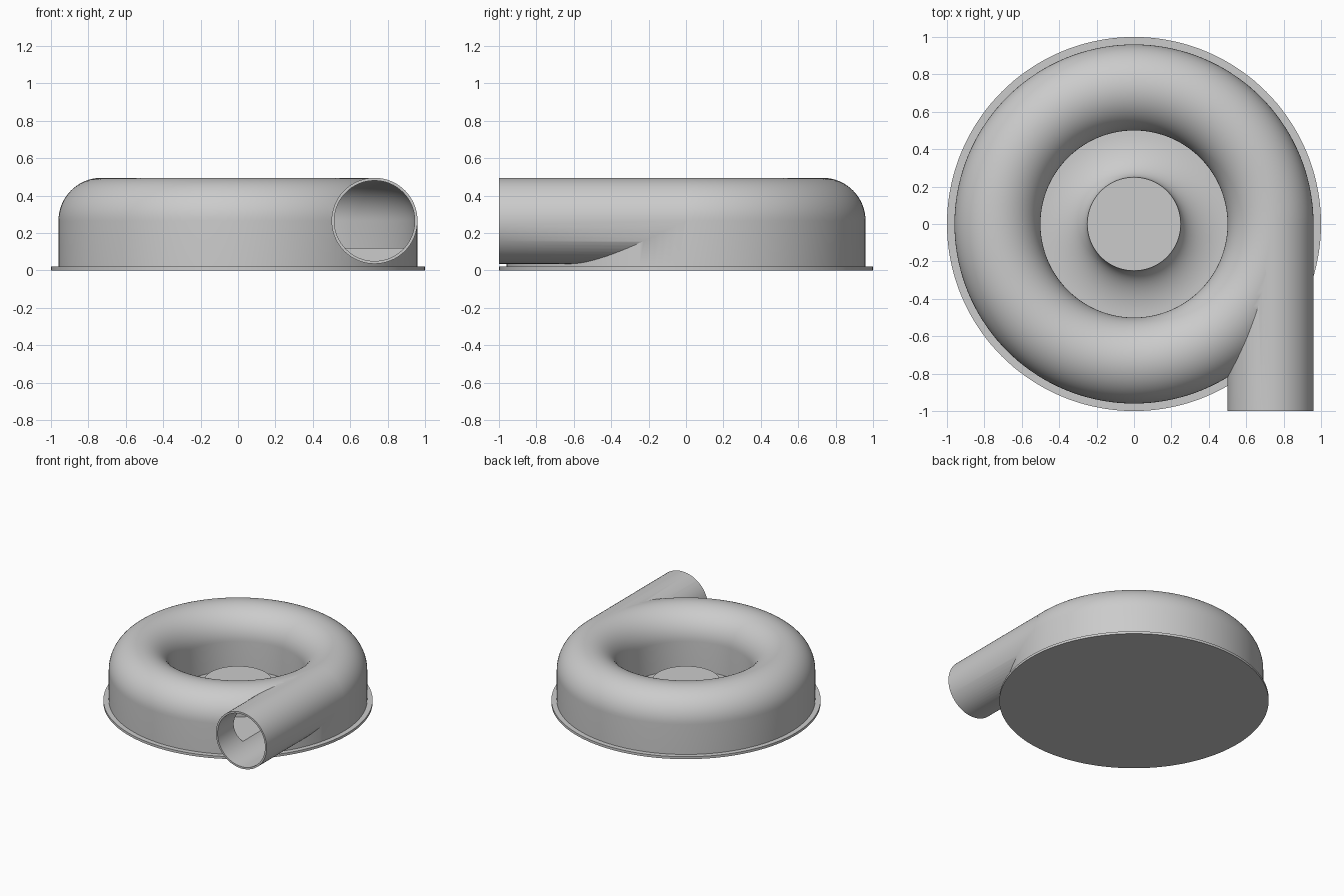
import bpy
import bmesh
from math import sin, cos, pi
from mathutils import Matrix, Vector

cube = bpy.data.objects.get("Cube")
if cube:
    bpy.data.objects.remove(cube, do_unlink=True)

grey = bpy.data.materials.new("plain grey")
grey.use_nodes = True
grey.diffuse_color = (0.6, 0.6, 0.6, 1)
grey.node_tree.nodes["Principled BSDF"].inputs["Base Color"].default_value = (0.6, 0.6, 0.6, 1)

BASE_TOP = 0.02
RING_R, TUBE_Z, TUBE_R, WALL = 0.73, 0.265, 0.23, 0.015


def finish(name, bm):
    bmesh.ops.remove_doubles(bm, verts=bm.verts, dist=1e-5)
    bmesh.ops.recalc_face_normals(bm, faces=bm.faces)
    mesh = bpy.data.meshes.new(name)
    bm.to_mesh(mesh)
    bm.free()
    mesh.materials.append(grey)
    obj = bpy.data.objects.new(name, mesh)
    bpy.context.collection.objects.link(obj)
    return obj


def lathe(name, profile, closed=False):
    """Revolve (radius, z) points about the z axis."""
    bm = bmesh.new()
    verts = [bm.verts.new((r, 0, z)) for r, z in profile]
    edges = [bm.edges.new(pair) for pair in zip(verts, verts[1:])]
    if closed:
        edges.append(bm.edges.new((verts[-1], verts[0])))
    bmesh.ops.spin(bm, geom=verts + edges, axis=(0, 0, 1), cent=(0, 0, 0),
                   angle=2 * pi, steps=144)
    return finish(name, bm)


def arch(radius, floor):
    """Section of the ring: straight legs below a half circle."""
    curve = [(RING_R + radius * cos(pi * i / 32), TUBE_Z + radius * sin(pi * i / 32))
             for i in range(33)]
    return [(RING_R + radius, floor)] + curve + [(RING_R - radius, floor)]


def pipe(name, radius, front, back):
    bm = bmesh.new()
    place = Matrix.Translation((RING_R, (front + back) / 2, TUBE_Z)) @ Matrix.Rotation(pi / 2, 4, 'X')
    bmesh.ops.create_cone(bm, cap_ends=True, segments=64, radius1=radius, radius2=radius,
                          depth=back - front, matrix=place)
    return finish(name, bm)


def boolean(obj, other, operation):
    mod = obj.modifiers.new(operation.lower(), 'BOOLEAN')
    mod.operation, mod.object, mod.solver = operation, other, 'EXACT'
    bpy.context.view_layer.objects.active = obj
    bpy.ops.object.modifier_apply(modifier=mod.name)
    bpy.data.objects.remove(other, do_unlink=True)


# Round base plate
base = lathe("base_plate", [(0, 0), (1, 0), (1, BASE_TOP), (0, BASE_TOP)])

# Flared centre hub
flare = [(0.5 - 0.25 * sin(pi / 2 * i / 16), 0.18 - 0.155 * cos(pi / 2 * i / 16))
         for i in range(17)]
hub = lathe("centre_hub", flare + [(0, 0.18)])

# Ring housing with its straight outlet, hollowed out
housing = lathe("ring_housing", arch(TUBE_R, BASE_TOP), closed=True)
boolean(housing, pipe("outlet", TUBE_R, -1, -0.004), 'UNION')
boolean(housing, lathe("chamber", arch(TUBE_R - WALL, 0.12), closed=True), 'DIFFERENCE')
boolean(housing, pipe("bore", TUBE_R - WALL, -1.1, -0.004), 'DIFFERENCE')

# Smooth shading with sharp edges kept
bpy.ops.object.select_all(action='DESELECT')
for obj in (base, hub, housing):
    obj.select_set(True)
bpy.context.view_layer.objects.active = housing
bpy.ops.object.shade_smooth_by_angle(angle=pi / 6)
